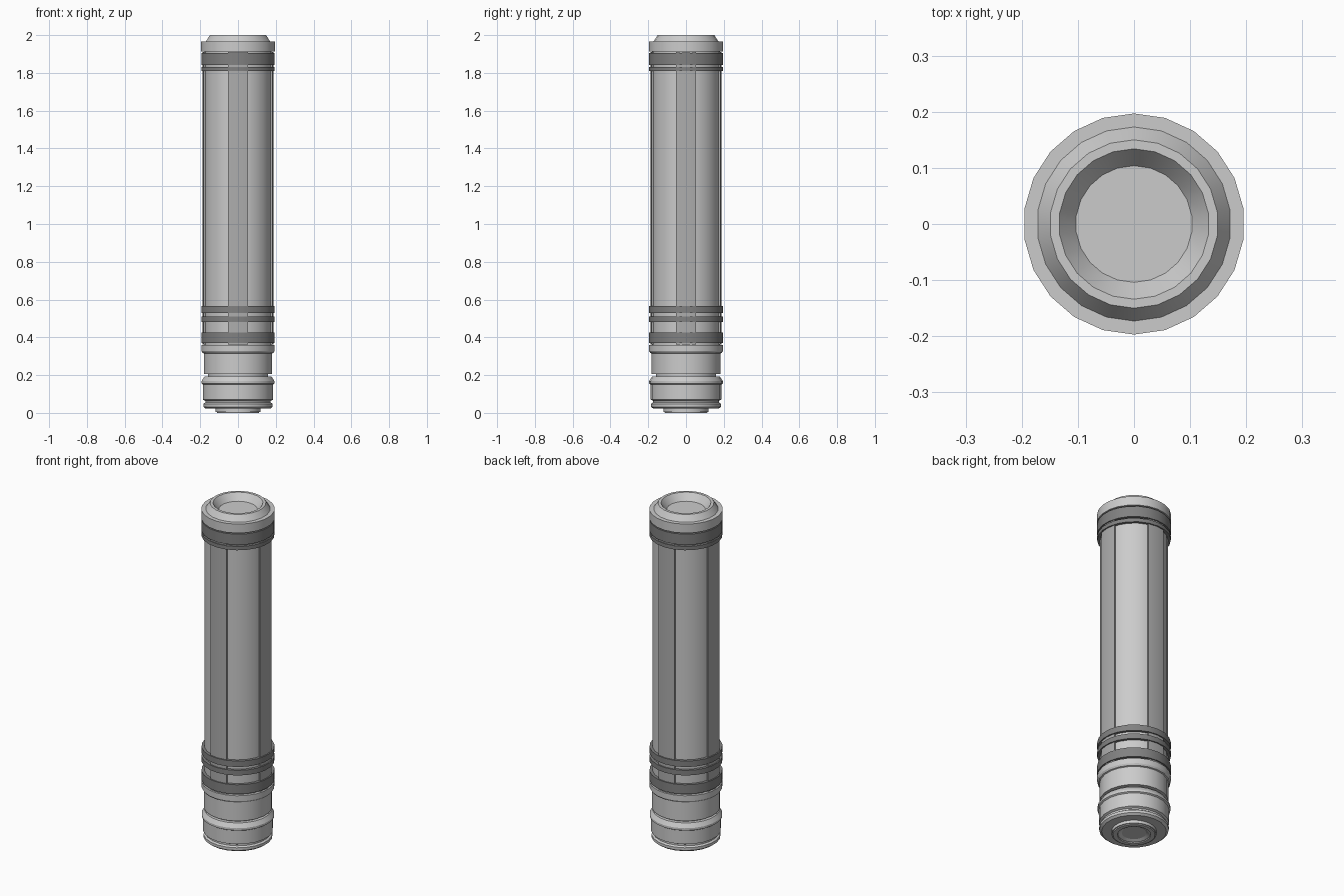
import bpy, bmesh
from math import pi, cos, sin, radians

if "Cube" in bpy.data.objects:
    bpy.data.objects.remove(bpy.data.objects["Cube"])

SIDES = 22


def material(name, value):
    m = bpy.data.materials.new(name)
    m.diffuse_color = (value, value, value, 1)
    m.use_nodes = True
    m.node_tree.nodes["Principled BSDF"].inputs["Base Color"].default_value = m.diffuse_color
    return m


STRIP_GREY = material("strip_grey", 0.42)
BAND_GREY = material("band_grey", 0.22)


def finish(bm, name, mat=None):
    bmesh.ops.recalc_face_normals(bm, faces=bm.faces)
    me = bpy.data.meshes.new(name)
    bm.to_mesh(me)
    bm.free()
    me.shade_smooth()
    me.set_sharp_from_angle(angle=radians(25))
    if mat:
        me.materials.append(mat)
    ob = bpy.data.objects.new(name, me)
    bpy.context.collection.objects.link(ob)
    return ob


def lathe(name, profile, mat=None, closed=False):
    """Turn (radius, z) points about z; open profiles get flat end caps."""
    bm = bmesh.new()
    rings = []
    for r, z in profile:
        angles = [pi / 2 + 2 * pi * i / SIDES for i in range(SIDES)]
        rings.append([bm.verts.new((r * cos(a), r * sin(a), z)) for a in angles])
    pairs = list(zip(rings, rings[1:]))
    if closed:
        pairs.append((rings[-1], rings[0]))
    else:
        bm.faces.new(rings[0])
        bm.faces.new(rings[-1])
    for a, b in pairs:
        for i in range(SIDES):
            j = (i + 1) % SIDES
            bm.faces.new((a[i], a[j], b[j], b[i]))
    return finish(bm, name, mat)


def strip(name, angle, r0, r1, z0, z1):
    """Curved raised strip running along the barrel."""
    bm = bmesh.new()
    step = 2 * pi / SIDES
    arc = [angle + k * step for k in (-1, 0, 1)]
    outline = [(r1, a) for a in arc] + [(r0, a) for a in reversed(arc)]
    low = [bm.verts.new((r * cos(a), r * sin(a), z0)) for r, a in outline]
    high = [bm.verts.new((r * cos(a), r * sin(a), z1)) for r, a in outline]
    bm.faces.new(low)
    bm.faces.new(high)
    for i in range(len(low)):
        j = (i + 1) % len(low)
        bm.faces.new((low[i], low[j], high[j], high[i]))
    return finish(bm, name, STRIP_GREY)


# Stepped foot with recessed underside, groove and flared bead
lathe("foot", [
    (0.065, 0.012), (0.080, 0.005), (0.120, 0.005), (0.120, 0.022),
    (0.172, 0.022), (0.185, 0.032), (0.185, 0.048), (0.175, 0.055),
    (0.175, 0.064), (0.187, 0.070), (0.187, 0.150), (0.195, 0.155),
    (0.195, 0.168), (0.180, 0.192), (0.160, 0.192), (0.160, 0.207)])
# Lower sleeve and its collar
lathe("lower_sleeve", [
    (0.160, 0.205), (0.183, 0.205), (0.183, 0.315), (0.190, 0.318),
    (0.196, 0.328), (0.196, 0.360), (0.180, 0.360)])
# Main barrel
lathe("barrel", [(0.180, 0.355), (0.180, 1.915)])
# Top cap with bevelled rim and dished centre
lathe("top_cap", [
    (0.178, 1.912), (0.197, 1.912), (0.197, 1.965), (0.173, 1.965),
    (0.150, 2.000), (0.134, 2.000), (0.104, 1.960)])

# Four strips along the barrel
for side, angle in (("right", 0), ("back", pi / 2), ("left", pi), ("front", -pi / 2)):
    strip(side + "_strip", angle, 0.168, 0.189, 0.362, 1.910)

# Dark bands around the barrel
for i, (z0, z1) in enumerate([(0.370, 0.425), (0.480, 0.510), (0.530, 0.565),
                              (1.810, 1.832), (1.842, 1.905)]):
    lathe(f"band_{i + 1}", [(0.176, z0), (0.196, z0), (0.196, z1), (0.176, z1)],
          BAND_GREY, closed=True)

# Small pin pad at the underside so the model rests on the floor
lathe("base_pad", [(0.112, 0.0), (0.116, 0.010), (0.085, 0.010), (0.089, 0.0)], closed=True)
